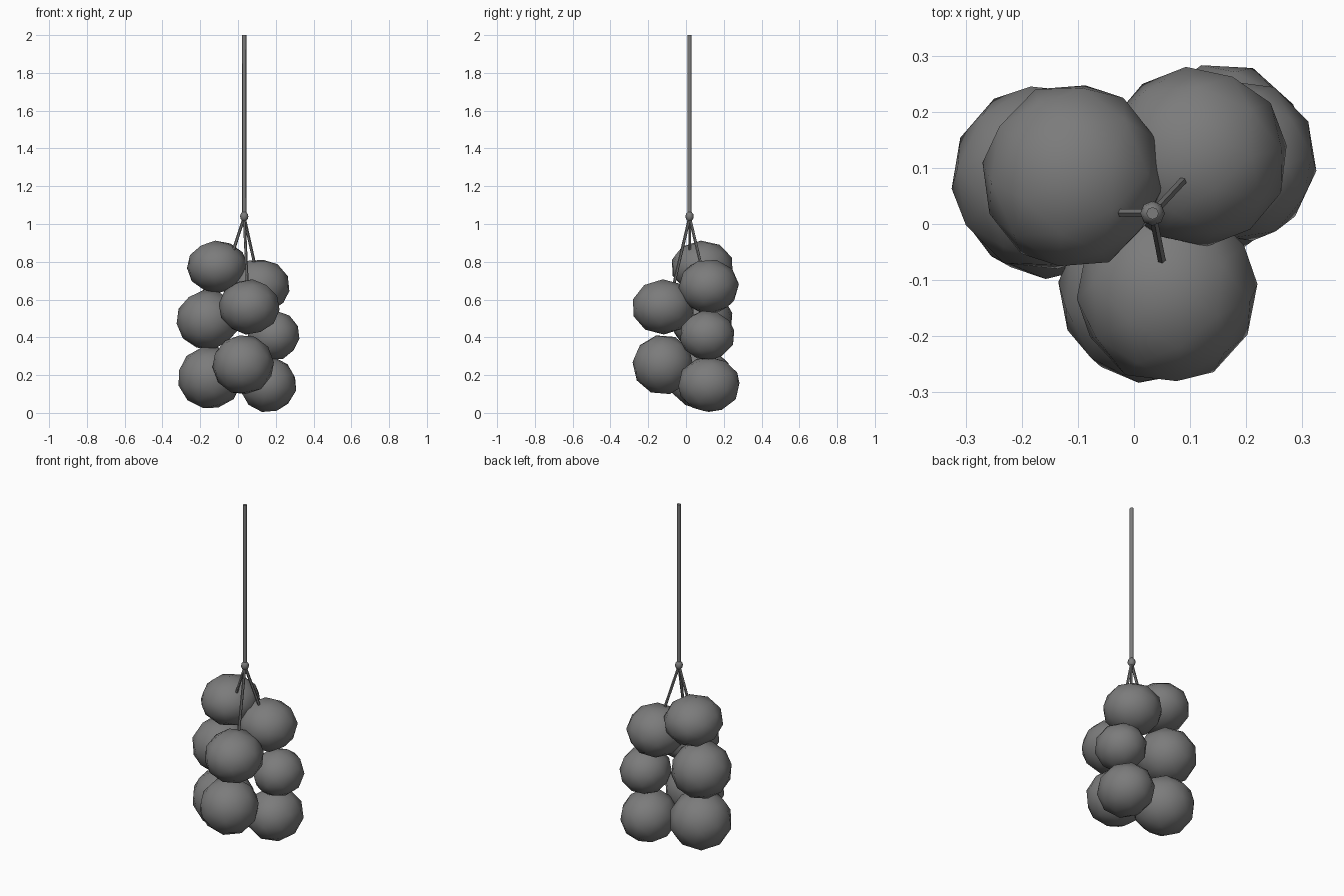
import bpy, math, random
from mathutils import Vector, Euler

random.seed(4)
if "Cube" in bpy.data.objects:
    bpy.data.objects.remove(bpy.data.objects["Cube"])

grey = bpy.data.materials.new("dark_grey")
grey.use_nodes = True
grey.diffuse_color = (0.2, 0.2, 0.2, 1)
grey.node_tree.nodes["Principled BSDF"].inputs["Base Color"].default_value = (0.2, 0.2, 0.2, 1)


def finish(name, angle):
    ob = bpy.context.object
    ob.name = name
    ob.data.materials.append(grey)
    bpy.ops.object.shade_smooth_by_angle(angle=math.radians(angle))
    return ob


def ball(name, low, high):
    """Faceted ball, turned at random and fitted between two corners."""
    low, high = Vector(low), Vector(high)
    bpy.ops.mesh.primitive_ico_sphere_add(subdivisions=2, radius=1)
    ob = finish(name, 60)
    turn = Euler([random.uniform(0, math.tau) for _ in range(3)]).to_matrix()
    pts = [turn @ v.co for v in ob.data.vertices]
    for axis in range(3):
        vals = [p[axis] for p in pts]
        a, b = min(vals), max(vals)
        for p in pts:
            p[axis] = low[axis] + (p[axis] - a) / (b - a) * (high[axis] - low[axis])
    centre = (low + high) / 2
    for v, p in zip(ob.data.vertices, pts):
        v.co = p - centre
    ob.location = centre


def rod(name, start, end, radius, sides):
    start, end = Vector(start), Vector(end)
    span = end - start
    bpy.ops.mesh.primitive_cylinder_add(vertices=sides, radius=radius, depth=span.length,
                                        location=(start + end) / 2,
                                        rotation=span.to_track_quat('Z', 'Y').to_euler())
    finish(name, 50)


# Hanging cluster: three strings of balls
ball("left_top_ball", (-.27, -.075, .635), (.05, .247, .912))
ball("left_middle_ball", (-.325, -.08, .335), (.005, .245, .65))
ball("left_bottom_ball", (-.315, -.098, .025), (.02, .243, .35))
ball("right_top_ball", (-.05, -.04, .53), (.272, .28, .81))
ball("right_middle_ball", (.05, -.03, .28), (.325, .255, .54))
ball("right_bottom_ball", (.01, -.04, .005), (.308, .283, .295))
ball("front_top_ball", (-.102, -.28, .415), (.22, .04, .707))
ball("front_bottom_ball", (-.135, -.283, .1), (.19, .04, .41))

# Rope, knot and the three short cords
knot = (.033, .019, 1.04)
rod("rope", knot, (.033, .019, 2), .011, 8)
for name, end in (("left_cord", (-.025, .02, .86)),
                  ("right_cord", (.09, .08, .78)),
                  ("front_cord", (.05, -.067, .67))):
    rod(name, (.033, .019, 1.035), end, .008, 6)
bpy.ops.mesh.primitive_uv_sphere_add(segments=8, ring_count=6, radius=.022, location=knot)
finish("knot", 60).scale.z = 1.2
